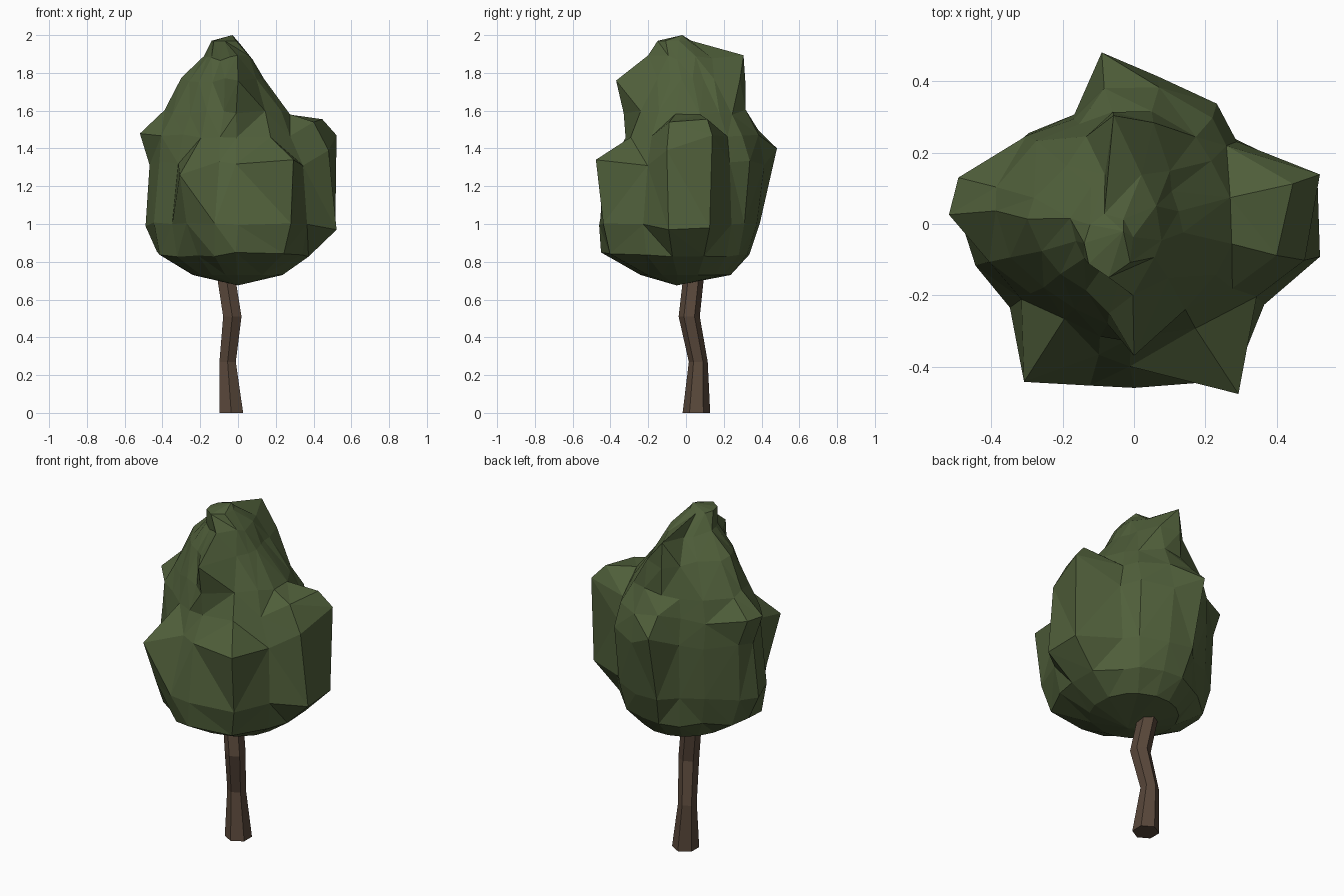
import bpy, bmesh, math, random
from mathutils import Vector

if "Cube" in bpy.data.objects:
    bpy.data.objects.remove(bpy.data.objects["Cube"])

random.seed(7)


def material(name, rgb):
    m = bpy.data.materials.new(name)
    m.diffuse_color = (*rgb, 1)
    m.use_nodes = True
    m.node_tree.nodes["Principled BSDF"].inputs["Base Color"].default_value = m.diffuse_color
    return m


def finish(bm, name, mat):
    bmesh.ops.recalc_face_normals(bm, faces=bm.faces)
    me = bpy.data.meshes.new(name)
    bm.to_mesh(me)
    bm.free()
    me.materials.append(mat)
    ob = bpy.data.objects.new(name, me)
    bpy.context.collection.objects.link(ob)
    return ob


def bridge(bm, rings):
    """Join consecutive rings of vertices with quads."""
    for a, b in zip(rings, rings[1:]):
        n = len(a)
        for i in range(n):
            j = (i + 1) % n
            bm.faces.new((a[i], a[j], b[j], b[i]))


def fan(bm, ring, point):
    tip = bm.verts.new(point)
    for i in range(len(ring)):
        bm.faces.new((ring[i], ring[(i + 1) % len(ring)], tip))


leaf = material("leaf green", (0.08, 0.115, 0.043))
bark = material("bark brown", (0.10, 0.064, 0.043))

# Trunk: crooked tapering hexagonal tube
bm = bmesh.new()
rings = []
for x, y, z, r in [(-.036, .055, 0, .073), (-.055, .065, .27, .05), (-.03, .017, .51, .056),
                   (-.063, .04, .72, .055), (-.06, .04, .95, .04)]:
    rings.append([bm.verts.new((x + r * math.sin(k * math.pi / 3), y - r * math.cos(k * math.pi / 3), z))
                  for k in range(6)])
bridge(bm, rings)
bm.faces.new(rings[0])
bm.faces.new(rings[-1])
finish(bm, "trunk", bark)

# Canopy: vertical profiles (radius at each level) around the axis, lobes and hollows alternating
levels = [.84, 1.0, 1.32, 1.47, 1.59, 1.76, 1.88]
profiles = {
    15: (.38, .53, .54, .46, .28, .13, .07),
    40: (.33, .37, .37, .34, .28, .14, .08),
    55: (.34, .38, .41, .37, .30, .18, .09),
    80: (.33, .38, .42, .39, .32, .29, .14),
    101: (.34, .40, .49, .39, .32, .32, .31),
    120: (.33, .34, .35, .34, .32, .28, .16),
    140: (.34, .38, .39, .39, .36, .25, .16),
    164: (.40, .45, .46, .51, .40, .29, .17),
    176: (.43, .49, .47, .52, .39, .30, .18),
    195: (.43, .46, .43, .42, .36, .27, .17),
    215: (.40, .42, .38, .35, .31, .25, .17),
    235: (.38, .46, .54, .33, .29, .23, .16),
    254: (.42, .47, .38, .33, .29, .26, .17),
    269: (.45, .46, .40, .32, .33, .37, .20),
    302: (.47, .52, .56, .34, .28, .18, .11),
    328: (.40, .43, .40, .33, .27, .15, .09),
    349: (.38, .53, .49, .41, .28, .14, .07),
}
# Lobe tips that sit above or below their level
shift = {(15, 2): .15, (15, 3): .085, (349, 2): .07, (349, 3): .07, (101, 2): .08, (101, 3): .03,
         (235, 2): -.06, (302, 2): .02, (164, 3): .01, (349, 1): -.03, (15, 1): -.02}
bm = bmesh.new()
rings = [[bm.verts.new((.24 * math.cos(math.radians(d)), .24 * math.sin(math.radians(d)), .73))
          for d in profiles]]
for i, z in enumerate(levels):
    ring = []
    for deg, radii in profiles.items():
        a = math.radians(deg + random.uniform(-1.5, 1.5))
        h = z + shift.get((deg, i), random.uniform(-.015, .015))
        ring.append(bm.verts.new((radii[i] * math.cos(a), radii[i] * math.sin(a), h)))
    rings.append(ring)
# Narrow crown, slightly off axis
rings.append([bm.verts.new((-.07 + .07 * math.cos(math.radians(d)),
                            -.06 + .09 * math.sin(math.radians(d)), 1.97)) for d in profiles])
bridge(bm, rings)
fan(bm, rings[0], (0, -.05, .675))
fan(bm, rings[-1], (-.04, -.03, 2.0))
bmesh.ops.remove_doubles(bm, verts=bm.verts, dist=.045)
bmesh.ops.triangulate(bm, faces=bm.faces, quad_method='SHORT_EDGE')
top = max(bm.verts, key=lambda v: v.co.z)
top.co = Vector((-.03, -.02, 2.0))
finish(bm, "canopy", leaf)
